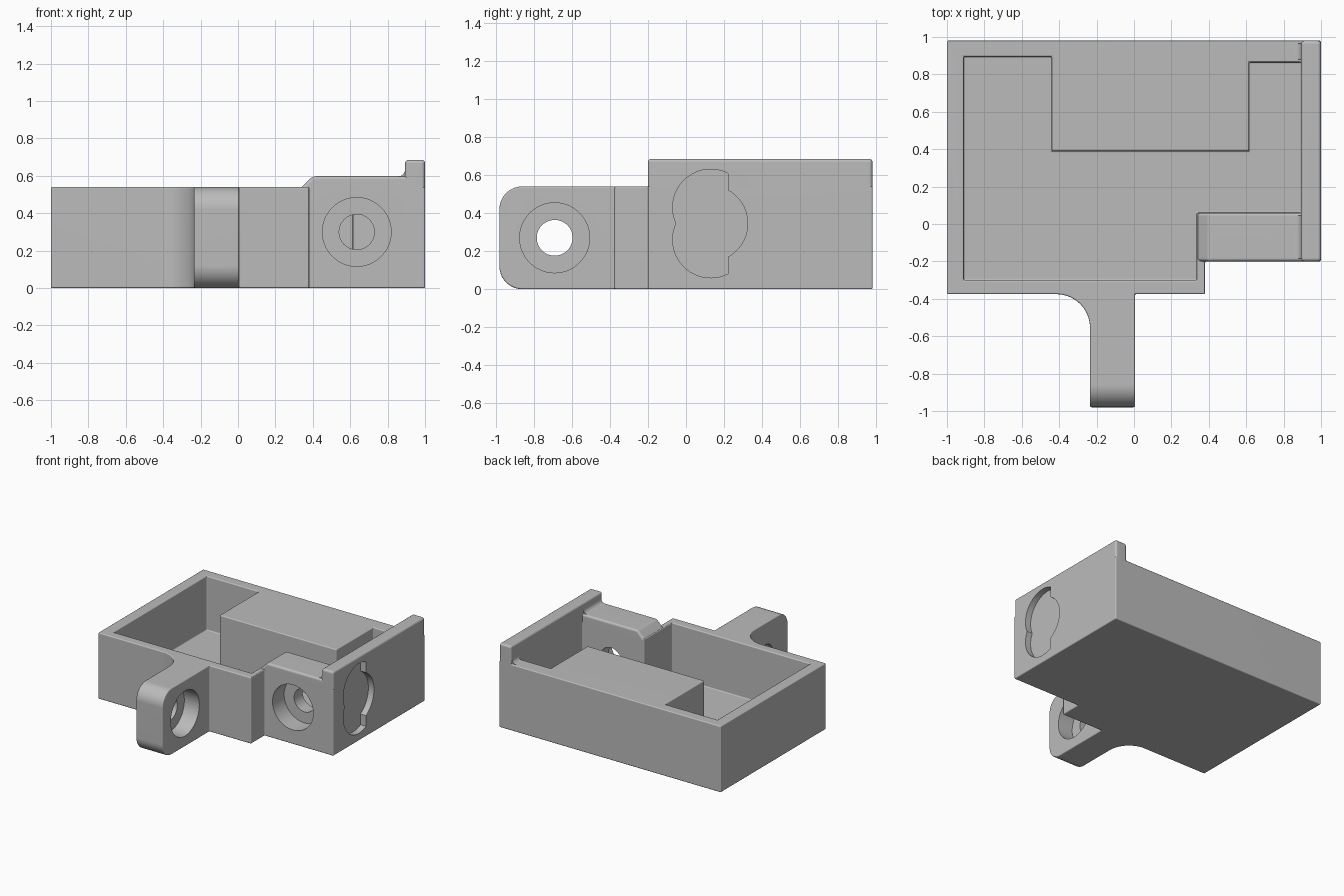
import bpy, bmesh
from math import sin, cos, radians
from mathutils import Vector

if "Cube" in bpy.data.objects:
    bpy.data.objects.remove(bpy.data.objects["Cube"])

grey = bpy.data.materials.new("plain grey")
grey.use_nodes = True
grey.diffuse_color = (0.5, 0.5, 0.5, 1)
grey.node_tree.nodes["Principled BSDF"].inputs["Base Color"].default_value = (0.5, 0.5, 0.5, 1)

PLACE = {
    "x": lambda u, v, w: (w, u, v),
    "y": lambda u, v, w: (u, w, v),
    "z": lambda u, v, w: (u, v, w),
}


def arc(cu, cv, r, start, end, steps=10):
    angles = [radians(start + (end - start) * i / steps) for i in range(steps + 1)]
    return [(cu + r * cos(a), cv + r * sin(a)) for a in angles]


def rect(u0, v0, u1, v1):
    return [(u0, v0), (u1, v0), (u1, v1), (u0, v1)]


def prism(name, outline, axis, lo, hi):
    """Extrude a flat outline along an axis."""
    bm = bmesh.new()
    face = bm.faces.new([bm.verts.new(PLACE[axis](u, v, lo)) for u, v in outline])
    out = bmesh.ops.extrude_face_region(bm, geom=[face])
    moved = [g for g in out["geom"] if isinstance(g, bmesh.types.BMVert)]
    bmesh.ops.translate(bm, verts=moved, vec=Vector(PLACE[axis](0, 0, hi - lo)))
    bmesh.ops.recalc_face_normals(bm, faces=bm.faces)
    mesh = bpy.data.meshes.new(name)
    bm.to_mesh(mesh)
    bm.free()
    mesh.materials.append(grey)
    ob = bpy.data.objects.new(name, mesh)
    bpy.context.collection.objects.link(ob)
    return ob


cutters = []


def cutter(*args):
    ob = prism(*args)
    ob.hide_render = True
    cutters.append(ob)
    return ob


def boolean(ob, tool, operation="DIFFERENCE"):
    mod = ob.modifiers.new(tool.name, "BOOLEAN")
    mod.operation = operation
    mod.solver = "EXACT"
    mod.object = tool


def soften(ob, width=0.018):
    mod = ob.modifiers.new("rounded edges", "BEVEL")
    mod.width = width
    mod.segments = 4
    mod.limit_method = "ANGLE"
    mod.angle_limit = radians(30)


# Housing plan with the mounting arm and its curved root
plan = [(-1, 0.98), (-1, -0.375)]
plan += arc(-0.415, -0.555, 0.18, 90, 0)
plan += [(-0.235, -0.98), (0.005, -0.98), (0.005, -0.375),
         (0.38, -0.375), (0.38, -0.2), (1, -0.2), (1, 0.98)]
housing = prism("housing", plan, "z", -0.2, 0.8)

# Side outline: sets the height and rounds the end of the arm
side = arc(-0.86, 0.12, 0.12, 270, 180) + arc(-0.86, 0.42, 0.12, 180, 90)
side += [(1.2, 0.54), (1.2, 0)]
boolean(housing, cutter("side_outline", side, "x", -1.3, 1.3), "INTERSECT")

# Open compartment, stepped around the solid rear block
room = [(-0.91, -0.3), (0.335, -0.3), (0.335, 0.06), (0.893, 0.06), (0.893, 0.865),
        (0.615, 0.865), (0.615, 0.39), (-0.44, 0.39), (-0.44, 0.895), (-0.91, 0.895)]
boolean(housing, cutter("compartment", room, "z", 0.1, 0.9))
soften(housing)

# Stepped bolt holes: one through the front, one across the arm
for name, u, v, axis, outer, step, inner in (
        ("front_hole", 0.635, 0.3, "y", -0.4, -0.05, 0.2),
        ("arm_hole", -0.69, 0.27, "x", 0.2, -0.13, -0.4)):
    wide = cutter(name + "_wide", arc(u, v, 0.184, 0, 354, 59), axis,
                  min(outer, step), max(outer, step))
    mid = (outer + step) / 2
    narrow = cutter(name + "_narrow", arc(u, v, 0.094, 0, 352, 44), axis,
                    min(mid, inner), max(mid, inner))
    boolean(housing, wide)
    boolean(housing, narrow)

# Raised right wall
wall = prism("right_wall", rect(0.893, -0.2, 1, 0.98), "z", 0.4, 0.685)
soften(wall)

# Lobed recess in the outer face of the right wall
lobes = arc(0.13, 0.43, 0.2, 63, 205, 28) + arc(0.13, 0.26, 0.2, 155, 297, 28)
lobes += arc(0.124, 0.345, 0.2, -61, 61, 24)
recess = cutter("lobed_recess", lobes, "x", 0.95, 1.2)
boolean(housing, recess)
boolean(wall, recess)

# Raised front block with a sloped left edge
block = prism("front_block", [(0.335, 0.5), (0.335, 0.535), (0.4, 0.598),
                              (0.95, 0.598), (0.95, 0.5)], "y", -0.2, 0.06)
soften(block)


# Concave fillets at the foot of the right wall
def fillet(name, z, y0, y1, r=0.035):
    curve = arc(0.893 - r, z + r, r, 270, 360, 8)
    return prism(name, curve + [(0.92, z + r), (0.92, z - 0.02), (0.893 - r, z - 0.02)],
                 "y", y0, y1)


parts = [housing, wall, block,
         fillet("front_fillet", 0.598, -0.185, 0.045),
         fillet("rear_fillet", 0.54, 0.88, 0.965)]

# Apply the modifiers, drop the cutters and smooth the rounded edges
bpy.ops.object.select_all(action="DESELECT")
for ob in parts:
    ob.select_set(True)
    bpy.context.view_layer.objects.active = ob
    bpy.ops.object.convert(target="MESH")
    ob.select_set(False)
for ob in cutters:
    bpy.data.objects.remove(ob)
for ob in parts:
    ob.select_set(True)
    bpy.context.view_layer.objects.active = ob
    bpy.ops.object.shade_smooth_by_angle(angle=radians(30))
    mod = ob.modifiers.new("even shading", "WEIGHTED_NORMAL")
    mod.keep_sharp = True
    ob.select_set(False)
